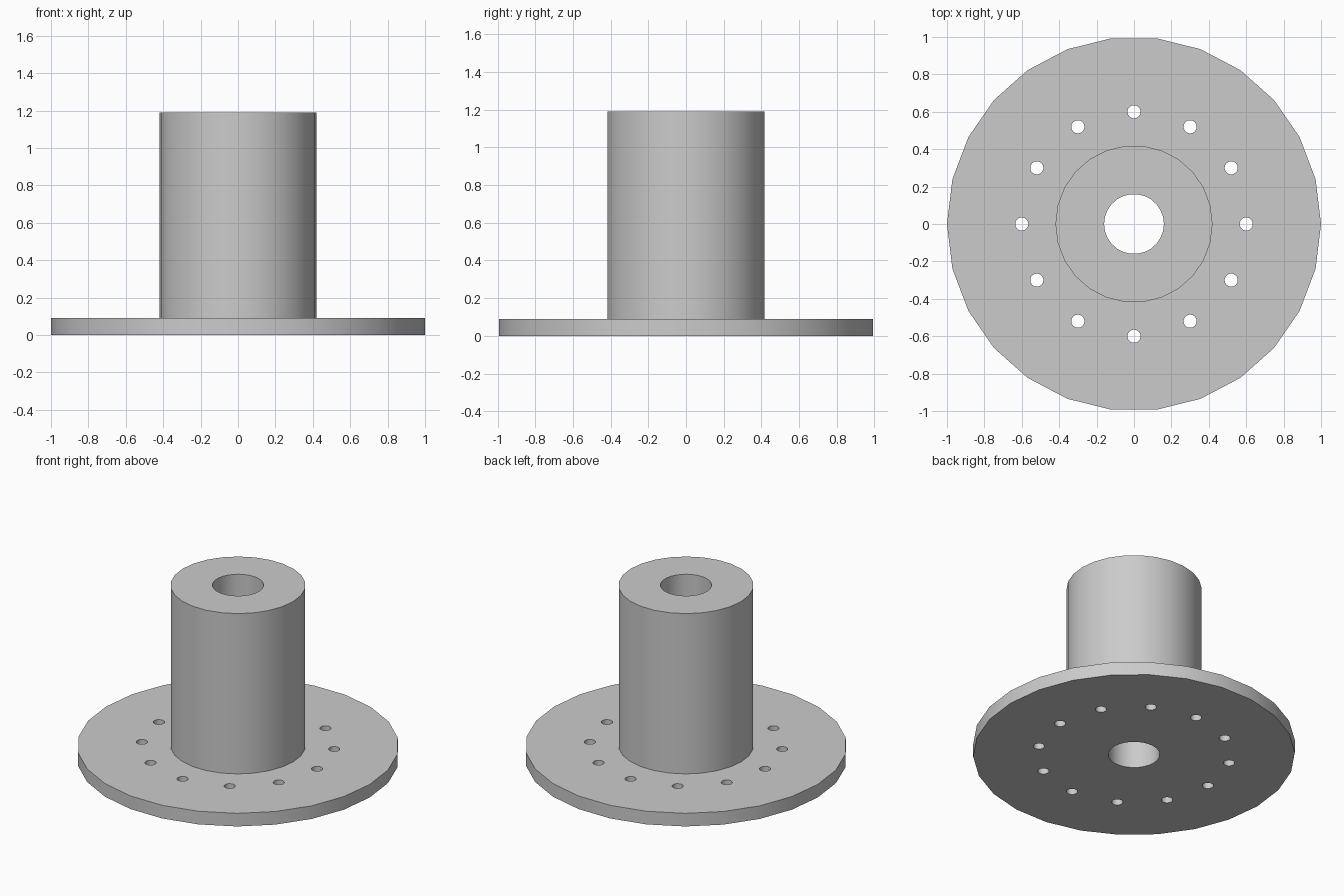
import bpy
import bmesh
from math import cos, sin, tau, radians

cube = bpy.data.objects.get("Cube")
if cube:
    bpy.data.objects.remove(cube, do_unlink=True)

SIDES = 26
RIM, HUB, BORE, BOLT = 1.0, 0.42, 0.16, 0.035
BOLT_CIRCLE, BOLT_COUNT = 0.6, 12
PLATE_TOP, HUB_TOP = 0.09, 1.19

grey = bpy.data.materials.new("plain grey")
grey.use_nodes = True
colour = (0.6, 0.6, 0.6, 1)
grey.diffuse_color = colour
grey.node_tree.nodes["Principled BSDF"].inputs["Base Color"].default_value = colour


def ring(bm, radius, z, centre=(0, 0)):
    """Closed loop of edges; returns its vertices in order."""
    verts = [bm.verts.new((centre[0] + radius * cos(tau * i / SIDES),
                           centre[1] + radius * sin(tau * i / SIDES), z))
             for i in range(SIDES)]
    for i in range(SIDES):
        bm.edges.new((verts[i - 1], verts[i]))
    return verts


def wall(bm, low, high):
    for i in range(SIDES):
        bm.faces.new((low[i - 1], low[i], high[i], high[i - 1]))


def fill(bm, rings):
    """Flat face through an outer ring, leaving the inner rings open."""
    edges = [bm.edges.get((r[i - 1], r[i])) for r in rings for i in range(SIDES)]
    bmesh.ops.triangle_fill(bm, edges=edges, use_beauty=True, normal=(0, 0, 1))


def finish(bm, name):
    bmesh.ops.recalc_face_normals(bm, faces=bm.faces[:])
    mesh = bpy.data.meshes.new(name)
    bm.to_mesh(mesh)
    bm.free()
    mesh.materials.append(grey)
    obj = bpy.data.objects.new(name, mesh)
    bpy.context.collection.objects.link(obj)
    bpy.ops.object.select_all(action='DESELECT')
    obj.select_set(True)
    bpy.context.view_layer.objects.active = obj
    bpy.ops.object.shade_smooth_by_angle(angle=radians(30))


# Flange: round plate with a ring of bolt holes, open under the hub on top
bm = bmesh.new()
centres = [(BOLT_CIRCLE * cos(tau * k / BOLT_COUNT), BOLT_CIRCLE * sin(tau * k / BOLT_COUNT))
           for k in range(BOLT_COUNT)]
bottom = [ring(bm, RIM, 0)] + [ring(bm, BOLT, 0, c) for c in centres]
top = [ring(bm, RIM, PLATE_TOP)] + [ring(bm, BOLT, PLATE_TOP, c) for c in centres]
fill(bm, bottom + [ring(bm, BORE, 0)])
fill(bm, top + [ring(bm, HUB, PLATE_TOP)])
for low, high in zip(bottom, top):
    wall(bm, low, high)
finish(bm, "flange")

# Hub: tall cylinder whose bore runs down through the flange
bm = bmesh.new()
outer, inner = ring(bm, HUB, HUB_TOP), ring(bm, BORE, HUB_TOP)
wall(bm, ring(bm, HUB, PLATE_TOP), outer)
wall(bm, ring(bm, BORE, 0), inner)
fill(bm, [outer, inner])
finish(bm, "hub")
